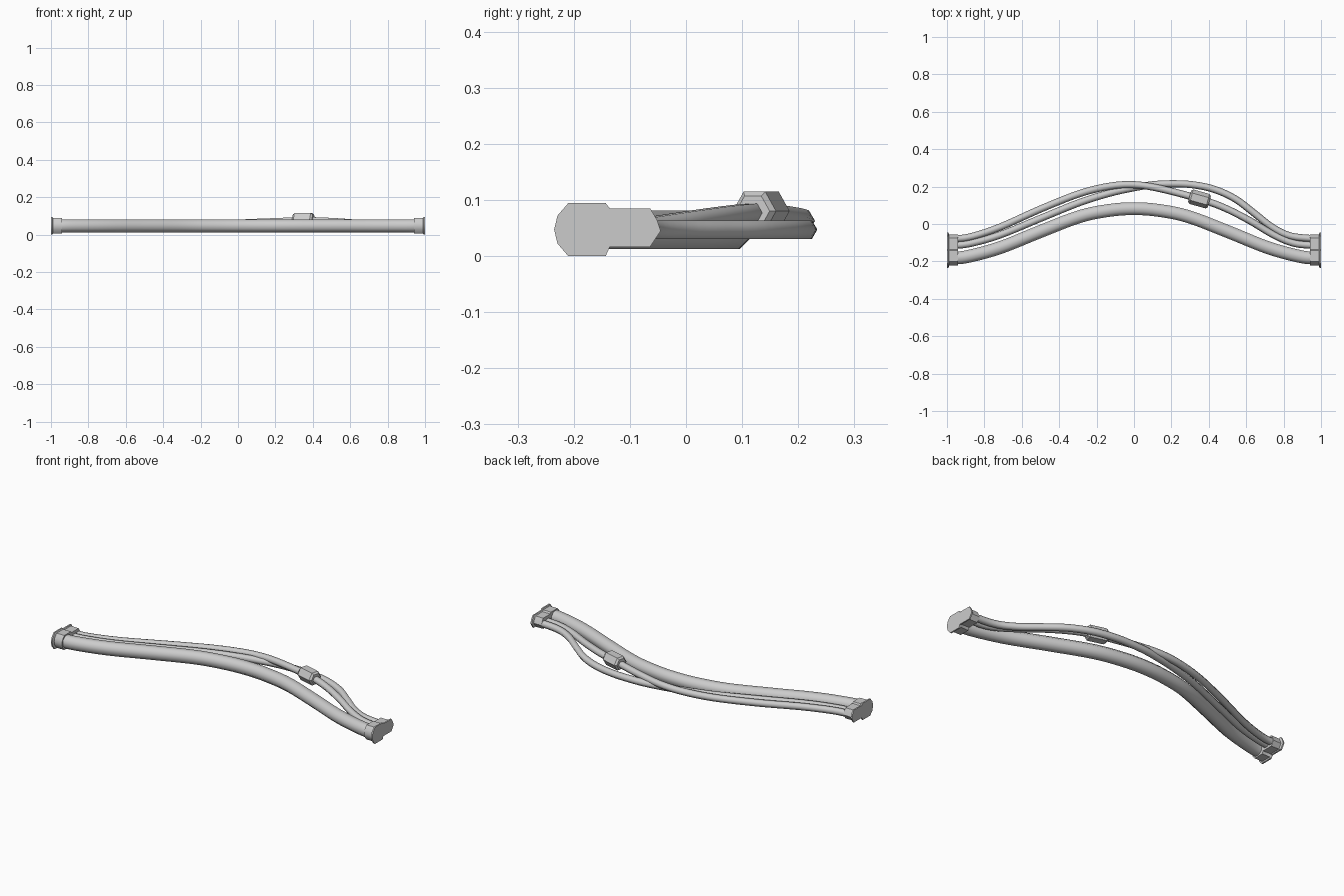
import bpy, bmesh, math
from mathutils import Vector

cube = bpy.data.objects.get("Cube")
if cube:
    bpy.data.objects.remove(cube, do_unlink=True)

grey = bpy.data.materials.new("light grey")
grey.use_nodes = True
grey.diffuse_color = (0.6, 0.6, 0.6, 1)
grey.node_tree.nodes["Principled BSDF"].inputs["Base Color"].default_value = (0.6, 0.6, 0.6, 1)

MID_Z = 0.047


def loft(name, rings, angle):
    """Skin a list of equal-sized vertex rings and close both ends."""
    bm = bmesh.new()
    loops = [[bm.verts.new(p) for p in ring] for ring in rings]
    n = len(loops[0])
    for a, b in zip(loops, loops[1:]):
        for i in range(n):
            j = (i + 1) % n
            bm.faces.new((a[i], a[j], b[j], b[i]))
    bm.faces.new(loops[0])
    bm.faces.new(loops[-1])
    bmesh.ops.recalc_face_normals(bm, faces=bm.faces)
    mesh = bpy.data.meshes.new(name)
    bm.to_mesh(mesh)
    bm.free()
    mesh.materials.append(grey)
    ob = bpy.data.objects.new(name, mesh)
    bpy.context.collection.objects.link(ob)
    bpy.ops.object.select_all(action='DESELECT')
    ob.select_set(True)
    bpy.context.view_layer.objects.active = ob
    bpy.ops.object.shade_smooth_by_angle(angle=math.radians(angle))
    return ob


def smooth_path(points, steps=5):
    """Catmull-Rom curve through the points."""
    pts = [Vector(p) for p in points]
    pts = [2 * pts[0] - pts[1]] + pts + [2 * pts[-1] - pts[-2]]
    out = []
    for a, b, c, d in zip(pts, pts[1:], pts[2:], pts[3:]):
        for k in range(steps):
            t = k / steps
            out.append(0.5 * (2 * b + (c - a) * t + (2 * a - 5 * b + 4 * c - d) * t ** 2
                              + (3 * b - a - 3 * c + d) * t ** 3))
    return out + [pts[-2]]


def tube(name, path, radii, sides, angle=65):
    """Sweep a flat-topped polygon along a path."""
    rings = []
    for i, p in enumerate(path):
        tangent = (path[min(i + 1, len(path) - 1)] - path[max(i - 1, 0)]).normalized()
        side = tangent.cross(Vector((0, 0, 1))).normalized()
        up = side.cross(tangent)
        start = math.pi / 2 + math.pi / sides
        ring = []
        for k in range(sides):
            a = start + math.tau * k / sides
            ring.append(p + radii[i] * (math.cos(a) * side + math.sin(a) * up))
        rings.append(ring)
    return loft(name, rings, angle)


# Thick main pipe, a symmetric arch
half = [(-0.98, -0.18), (-0.9, -0.176), (-0.72, -0.128), (-0.5, -0.04), (-0.29, 0.04), (-0.13, 0.073)]
arch = half + [(0, 0.082)] + [(-x, y) for x, y in reversed(half)]
path = smooth_path([(x, y, MID_Z) for x, y in arch])
tube("main_pipe", path, [0.037] * len(path), 8)

# Thin hose that rises over the other one and carries the coupler
upper = [(-0.98, -0.08, MID_Z), (-0.88, -0.07, MID_Z), (-0.72, -0.018, MID_Z),
         (-0.5, 0.08, 0.048), (-0.29, 0.163, 0.052), (-0.13, 0.202, 0.058),
         (0, 0.21, 0.064), (0.14, 0.189, 0.07), (0.35, 0.134, 0.077), (0.48, 0.088, 0.074),
         (0.615, 0.02, 0.065), (0.75, -0.06, 0.053), (0.86, -0.104, MID_Z), (0.98, -0.115, MID_Z)]
path = smooth_path(upper)
tube("upper_hose", path, [0.019] * len(path), 6)

# Thin hose that stays level and bulges outward
lower = [(-0.98, -0.115), (-0.88, -0.105), (-0.72, -0.06), (-0.5, 0.03), (-0.29, 0.115),
         (-0.13, 0.165), (0, 0.194), (0.11, 0.211), (0.22, 0.215), (0.32, 0.209), (0.43, 0.185),
         (0.54, 0.135), (0.64, 0.06), (0.74, -0.018), (0.84, -0.065), (0.98, -0.08)]
path = smooth_path([(x, y, MID_Z) for x, y in lower])
tube("lower_hose", path, [0.019] * len(path), 6)

# Hexagonal coupler with bevelled ends
center = Vector((0.35, 0.134, 0.08))
along = Vector((0.97, -0.27, 0)).normalized()
path = [center + along * d for d in (-0.055, -0.045, 0.045, 0.055)]
tube("coupler", path, [0.031, 0.04, 0.04, 0.031], 6, 30)

# End caps: thin flange and a smaller sleeve
profile = [(-0.21, 0.094), (-0.143, 0.094), (-0.136, 0.085), (-0.064, 0.085), (-0.052, 0.065),
           (-0.045, 0.045), (-0.064, 0.016), (-0.136, 0.016), (-0.143, 0), (-0.21, 0),
           (-0.229, 0.022), (-0.235, MID_Z), (-0.229, 0.072)]
for name, s in (("left_end_cap", 1), ("right_end_cap", -1)):
    rings = []
    for x, k in ((1, 1), (0.992, 1), (0.988, 0.87), (0.94, 0.87)):
        rings.append([(s * x, -0.138 + (y + 0.138) * k, MID_Z + (z - MID_Z) * k) for y, z in profile])
    loft(name, rings, 35)
